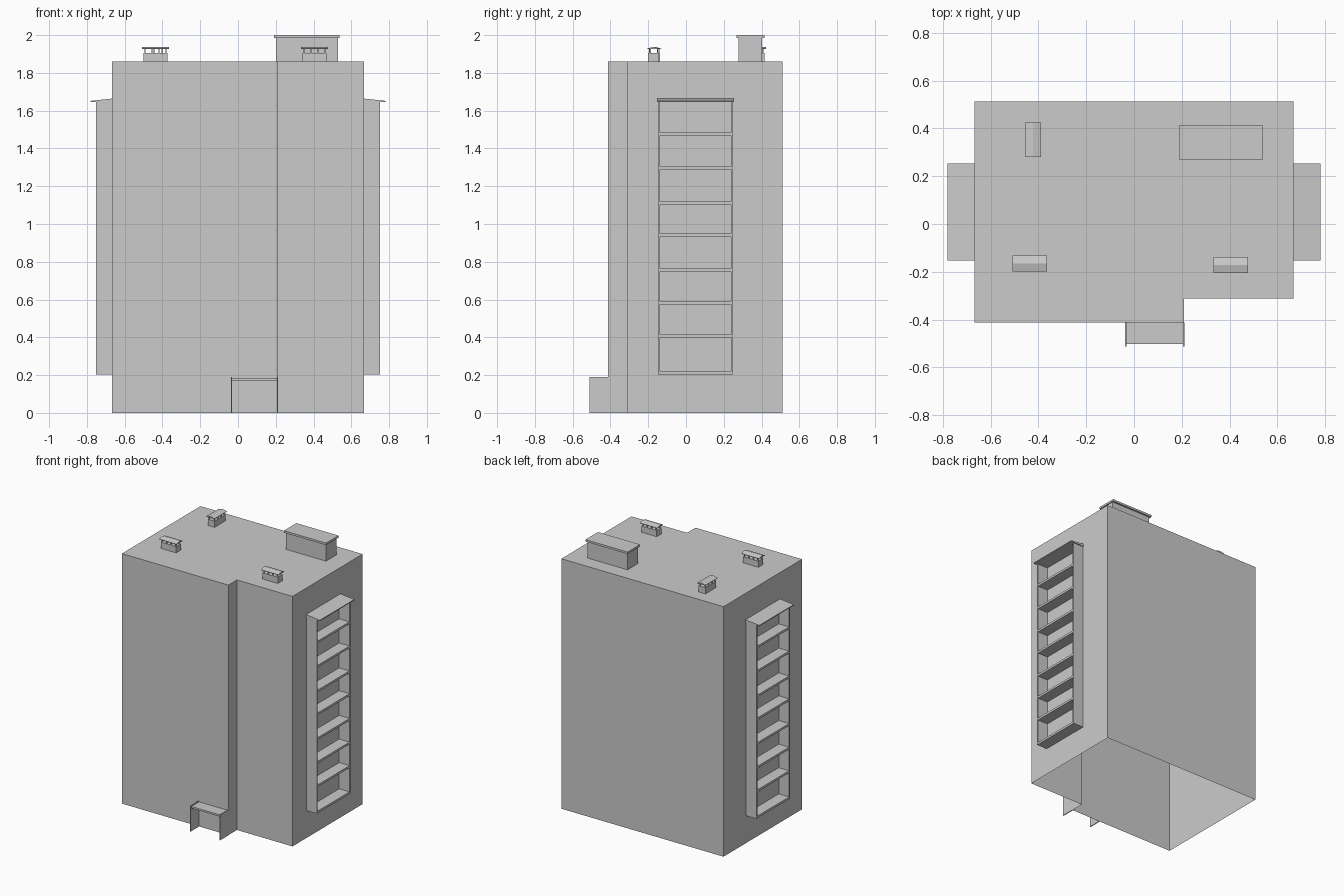
import bpy

if "Cube" in bpy.data.objects:
    bpy.data.objects.remove(bpy.data.objects["Cube"])

def mesh(name, verts, faces):
    me = bpy.data.meshes.new(name)
    me.from_pydata(verts, [], faces)
    me.update()
    ob = bpy.data.objects.new(name, me)
    bpy.context.collection.objects.link(ob)
    return ob

def prism(name, profile, lo, hi, place, bottom=True):
    """Extrude a profile; place(a, b, t) maps it to 3D."""
    n = len(profile)
    verts = [place(a, b, t) for t in (lo, hi) for a, b in profile]
    faces = [(i, (i + 1) % n, n + (i + 1) % n, n + i) for i in range(n)]
    faces.append(tuple(range(n, 2 * n)))
    if bottom:
        faces.append(tuple(reversed(range(n))))
    return mesh(name, verts, faces)

def up(a, b, t):
    return (a, b, t)

def box(name, x0, x1, y0, y1, z0, z1, bottom=True):
    xa, xb = sorted((x0, x1))
    return prism(name, [(xa, y0), (xb, y0), (xb, y1), (xa, y1)], z0, z1, up, bottom)

# Tower shell with a stepped front corner, open underneath
prism("tower_body", [(-.667, -.412), (.21, -.412), (.21, -.312), (.667, -.312),
                     (.667, .512), (-.667, .512)], 0, 1.86, up, bottom=False)

# Balcony stacks on both sides
floors = [.203, .398, .573, .749, .933, 1.103, 1.288, 1.468]
for s, side in ((1, "right"), (-1, "left")):
    box(side + "_balcony_front_wall", s * .667, s * .753, -.147, -.138, .203, 1.65)
    box(side + "_balcony_rear_wall", s * .667, s * .753, .237, .246, .203, 1.65)
    for i, z in enumerate(floors):
        box(f"{side}_balcony_floor_{i + 1}", s * .667, s * .752, -.138, .237, z, z + .016)
    slope = [(.667, 1.645), (.78, 1.645), (.78, 1.652), (.667, 1.664)]
    if s < 0:
        slope = [(-a, b) for a, b in reversed(slope)]
    prism(side + "_balcony_roof", slope, .253, -.153, lambda a, b, t: (a, t, b))

# Entrance porch
for name, x in (("left", -.037), ("right", .206)):
    box(f"porch_{name}_wall", x, x + .006, -.512, -.412, 0, .19)
box("porch_roof", -.031, .206, -.502, -.412, .17, .183)

# Stair house on the roof
box("stair_house", .2, .53, .278, .402, 1.86, 1.988, bottom=False)
box("stair_house_cap", .19, .537, .268, .415, 1.985, 2.0)

# Roof vents: base, posts and a thin gabled cap
def vent(name, cx, cy, along_y=False):
    def place(u, v, z):
        return (cx + v, cy + u, z) if along_y else (cx + u, cy + v, z)

    def vbox(part, u, v, hu, hv, z0, z1):
        pts = [(u - hu, v - hv), (u + hu, v - hv), (u + hu, v + hv), (u - hu, v + hv)]
        if along_y:
            pts.reverse()
        prism(f"{name}_{part}", pts, z0, z1, place)

    vbox("base", 0, 0, .063, .028, 1.86, 1.906)
    for i, u in enumerate((-.055, -.018, .018, .055)):
        for j, v in enumerate((-.022, .022)):
            vbox(f"post_{i}_{j}", u, v, .003, .003, 1.906, 1.929)
    gable = [(-.034, 1.926), (.034, 1.926), (.034, 1.929), (0, 1.938), (-.034, 1.929)]
    if along_y:
        gable.reverse()
    prism(name + "_cap", gable, -.072, .072, lambda a, b, t: place(t, a, b))

vent("left_vent", -.437, -.165)
vent("right_vent", .405, -.172)
vent("rear_vent", -.423, .352, True)

# Consistent outward normals on closed parts
import bmesh
for ob in bpy.data.objects:
    bm = bmesh.new()
    bm.from_mesh(ob.data)
    bmesh.ops.recalc_face_normals(bm, faces=bm.faces)
    bm.to_mesh(ob.data)
    bm.free()
